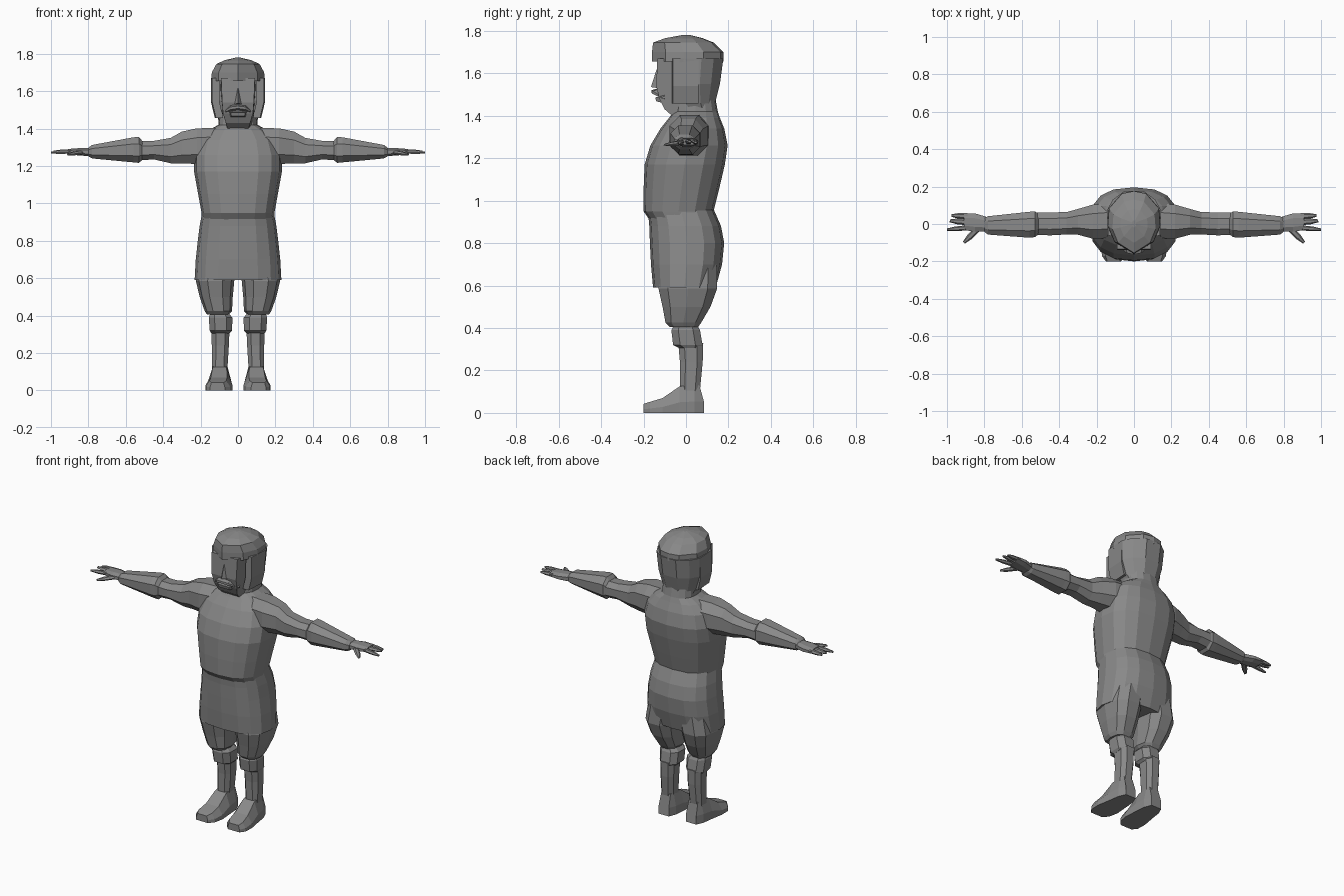
import bpy, bmesh, math
from mathutils import Vector

grey = bpy.data.materials.new("grey")
grey.diffuse_color = (0.25, 0.25, 0.25, 1)


def finish(name, bm, mirror=False):
    bmesh.ops.recalc_face_normals(bm, faces=bm.faces)
    me = bpy.data.meshes.new(name)
    bm.to_mesh(me)
    bm.free()
    me.materials.append(grey)
    ob = bpy.data.objects.new(name, me)
    bpy.context.collection.objects.link(ob)
    if mirror:
        ob.modifiers.new("mirror", 'MIRROR')
    return ob


def loft(name, rings, mirror=False):
    """Skin a closed tube through rings of points, capped at both ends."""
    bm = bmesh.new()
    loops = [[bm.verts.new(p) for p in r] for r in rings]
    n = len(loops[0])
    for a, b in zip(loops, loops[1:]):
        for i in range(n):
            j = (i + 1) % n
            bm.faces.new((a[i], a[j], b[j], b[i]))
    bm.faces.new(loops[0])
    bm.faces.new(loops[-1])
    return finish(name, bm, mirror)


def oval(n, power=1.0, turn=0.0):
    """Unit oval; a power below 1 makes it boxier."""
    pts = []
    for i in range(n):
        t = 2 * math.pi * i / n + turn
        c, s = math.cos(t), math.sin(t)
        pts.append((math.copysign(abs(c) ** power, c), math.copysign(abs(s) ** power, s)))
    return pts


def upright(name, rows, n, power=0.8, turn=0.0, mirror=False):
    """Rows of z, x min, x max, y min, y max."""
    return loft(name, [[((a + b) / 2 + u * (b - a) / 2, (c + d) / 2 + v * (d - c) / 2, z)
                        for u, v in oval(n, power, turn)] for z, a, b, c, d in rows], mirror)


def sideways(name, rows, n=8, power=0.85, turn=math.pi / 8):
    """Rows of x, y min, y max, z min, z max, mirrored to both sides."""
    return loft(name, [[(x, (a + b) / 2 + u * (b - a) / 2, (c + d) / 2 + v * (d - c) / 2)
                        for u, v in oval(n, power, turn)] for x, a, b, c, d in rows], True)


def slab(name, outline, mirror=False):
    """Side outline of (y, z, half width at that point), extruded across x = 0."""
    return loft(name, [[(s * w, y, z) for y, z, w in outline] for s in (-1, 1)], mirror)


# Tunic skirt, from the hem to the waist
upright("skirt", [(z, -w, w, a, b) for z, w, a, b in (
    (0.59, 0.232, -0.155, 0.14), (0.70, 0.226, -0.165, 0.17), (0.80, 0.215, -0.17, 0.18),
    (0.88, 0.205, -0.173, 0.165), (0.96, 0.19, -0.18, 0.13))], 16)

# Chest, shoulders and neck
upright("torso", [(z, -w, w, a, b) for z, w, a, b in (
    (0.90, 0.19, -0.165, 0.13), (0.95, 0.195, -0.20, 0.13), (1.05, 0.213, -0.20, 0.155),
    (1.17, 0.235, -0.195, 0.183), (1.26, 0.235, -0.168, 0.196), (1.34, 0.21, -0.12, 0.18),
    (1.39, 0.16, -0.08, 0.16), (1.42, 0.105, -0.06, 0.15), (1.50, 0.10, -0.05, 0.135))], 16)

# Face block with chin
slab("face", [(-0.135, 1.67, 0.09), (-0.14, 1.54, 0.085), (-0.125, 1.48, 0.08), (-0.10, 1.43, 0.065),
              (-0.06, 1.395, 0.055), (0.06, 1.40, 0.08), (0.08, 1.67, 0.10)])

# Nose
bm = bmesh.new()
v = [bm.verts.new(p) for p in ((0, -0.138, 1.62), (-0.025, -0.13, 1.53), (0.025, -0.13, 1.53), (0, -0.165, 1.535))]
for f in ((0, 1, 3), (0, 3, 2), (1, 2, 3), (0, 2, 1)):
    bm.faces.new([v[i] for i in f])
finish("nose", bm)

# Drooping moustache and lower lip
loft("moustache", [[(x, y, z + h), (x, y - d, z + h * 0.3), (x, y - d, z - h * 0.4), (x, y, z - h)]
                   for x, y, z, h, d in ((-0.085, -0.10, 1.485, 0.008, 0.012), (-0.04, -0.12, 1.51, 0.02, 0.035),
                                         (0, -0.12, 1.515, 0.018, 0.043), (0.04, -0.12, 1.51, 0.02, 0.035),
                                         (0.085, -0.10, 1.485, 0.008, 0.012))])
slab("lower_lip", [(-0.145, 1.487, 0.04), (-0.14, 1.468, 0.035), (-0.09, 1.455, 0.045), (-0.09, 1.49, 0.055)])

# Helmet crown: pointed at the brow, rounded behind
plan = [(0, -1), (0.72, -0.62), (0.98, -0.1), (0.93, 0.45), (0.45, 0.92), (0, 1),
        (-0.45, 0.92), (-0.93, 0.45), (-0.98, -0.1), (-0.72, -0.62)]


def plan_ring(z, w, front, back):
    m, h = (front + back) / 2, (back - front) / 2
    return [(u * w, m + v * h, z) for u, v in plan]


loft("helmet_crown", [plan_ring(*r) for r in (
    (1.655, 0.145, -0.16, 0.176), (1.70, 0.143, -0.16, 0.176), (1.745, 0.118, -0.155, 0.13),
    (1.765, 0.075, -0.10, 0.08), (1.78, 0.012, -0.02, 0.02))])

# Helmet back, flowing down to the nape
loft("helmet_back", [[(u * w, y0 + v * (y1 - y0), z) for u, v in
                      ((-0.97, 0), (-1, 0.5), (-0.78, 0.78), (-0.35, 1), (0.35, 1), (0.78, 0.78), (1, 0.5), (0.97, 0))]
                     for z, w, y0, y1 in ((1.40, 0.085, 0.03, 0.145), (1.46, 0.11, 0.0, 0.137),
                                          (1.55, 0.138, -0.03, 0.16), (1.67, 0.145, -0.03, 0.176))])

# Cheek guards framing the face
loft("cheek_guard", [[(x0, -0.065, z), (x1, -0.062, z), (x1 + 0.006, 0.06, z), (x0, 0.06, z)]
                     for z, x0, x1 in ((1.458, 0.08, 0.118), (1.54, 0.098, 0.138), (1.67, 0.10, 0.138))], True)

# Upper arms with shoulder bulge, then forearm sleeves
sideways("upper_arm", ((0.10, -0.08, 0.12, 1.22, 1.41), (0.22, -0.085, 0.11, 1.205, 1.408),
                       (0.30, -0.062, 0.085, 1.207, 1.39), (0.36, -0.06, 0.068, 1.21, 1.355),
                       (0.45, -0.065, 0.066, 1.232, 1.338), (0.55, -0.06, 0.066, 1.225, 1.338)))
sideways("forearm", ((0.505, -0.055, 0.055, 1.235, 1.33), (0.53, -0.075, 0.072, 1.212, 1.36),
                     (0.56, -0.078, 0.07, 1.215, 1.358), (0.78, -0.06, 0.045, 1.238, 1.315),
                     (0.80, -0.045, 0.035, 1.25, 1.30)))

# Hands: flat palm and separate fingers
sideways("palm", ((0.77, -0.04, 0.035, 1.25, 1.30), (0.85, -0.045, 0.06, 1.255, 1.297),
                  (0.91, -0.035, 0.06, 1.262, 1.292)))


def finger(name, a, b, r):
    a, b = Vector(a), Vector(b)
    side = (b - a).cross(Vector((0, 0, 1))).normalized()
    rings = []
    for t, k in ((0, 1), (0.6, 0.9), (1, 0.45)):
        c = a.lerp(b, t)
        rings.append([c + side * r * k * u + Vector((0, 0, 0.012 * k * v)) for u, v in oval(6)])
    loft(name, rings, True)


finger("thumb", (0.84, -0.03, 1.272), (0.91, -0.10, 1.262), 0.017)
finger("index_finger", (0.89, -0.02, 1.277), (1.0, -0.03, 1.272), 0.014)
finger("middle_finger", (0.89, 0.01, 1.278), (0.985, 0.017, 1.278), 0.017)
finger("little_finger", (0.89, 0.042, 1.278), (0.975, 0.045, 1.275), 0.016)

# Baggy breeches
upright("breeches", ((0.70, 0.0, 0.205, -0.12, 0.15), (0.585, 0.02, 0.225, -0.135, 0.152),
                     (0.50, 0.028, 0.205, -0.115, 0.12), (0.425, 0.032, 0.178, -0.10, 0.075),
                     (0.405, 0.05, 0.165, -0.08, 0.06)), 10, mirror=True)

# Knee cuffs and shins
upright("knee_cuff", ((0.415, 0.05, 0.15, -0.06, 0.055), (0.39, 0.026, 0.16, -0.073, 0.07),
                      (0.32, 0.028, 0.155, -0.065, 0.082), (0.305, 0.045, 0.145, -0.035, 0.07)),
        8, 0.75, math.pi / 8, True)
upright("shin", ((0.33, 0.042, 0.145, -0.04, 0.085), (0.24, 0.046, 0.143, -0.032, 0.082),
                 (0.10, 0.055, 0.142, -0.03, 0.068)), 8, 0.75, math.pi / 8, True)

# Boots: heel-to-toe sections of y, x min, x max, top width share, height
loft("boot", [[(a, y, 0), (b, y, 0), (b, y, h * 0.4), ((a + b) / 2 + (b - a) / 2 * k, y - s, h),
               ((a + b) / 2 - (b - a) / 2 * k, y - s, h), (a, y, h * 0.4)]
              for y, a, b, k, h, s in ((0.085, 0.06, 0.13, 0.9, 0.13, 0.022), (0.04, 0.042, 0.15, 0.7, 0.135, 0),
                                       (-0.03, 0.036, 0.16, 0.6, 0.125, 0), (-0.11, 0.03, 0.174, 0.6, 0.07, 0),
                                       (-0.17, 0.042, 0.172, 0.7, 0.052, 0), (-0.20, 0.07, 0.15, 0.8, 0.042, 0))], True)
